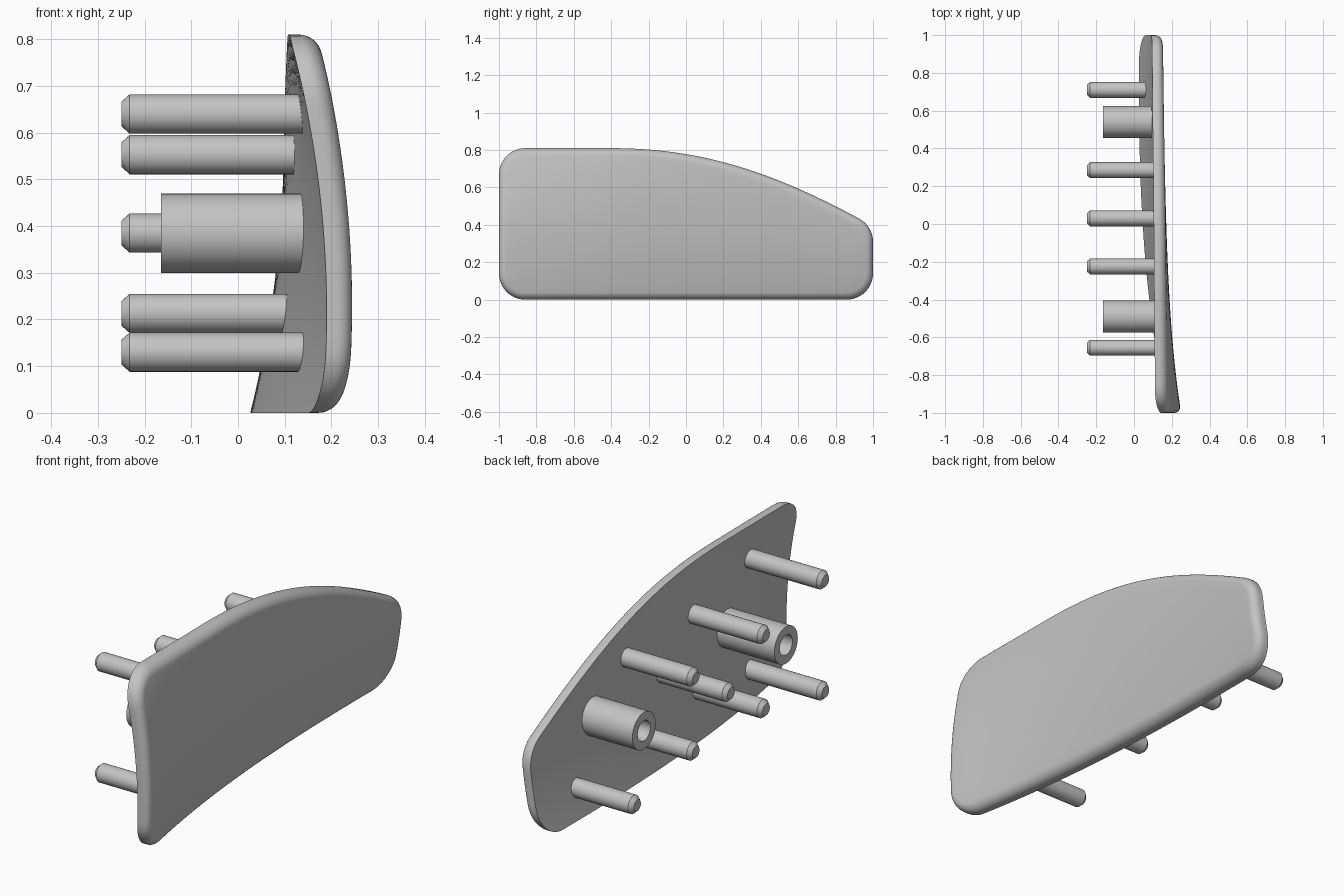
import bpy, bmesh, math
from mathutils import Vector
from mathutils.geometry import interpolate_bezier

if "Cube" in bpy.data.objects:
    bpy.data.objects.remove(bpy.data.objects["Cube"])

GREY = (0.55, 0.55, 0.55, 1)
grey = bpy.data.materials.new("plain grey")
grey.use_nodes = True
grey.diffuse_color = GREY
grey.node_tree.nodes["Principled BSDF"].inputs["Base Color"].default_value = GREY


def finish(name, bm):
    bmesh.ops.recalc_face_normals(bm, faces=bm.faces)
    mesh = bpy.data.meshes.new(name)
    bm.to_mesh(mesh)
    bm.free()
    mesh.materials.append(grey)
    ob = bpy.data.objects.new(name, mesh)
    bpy.context.collection.objects.link(ob)
    bpy.ops.object.select_all(action="DESELECT")
    ob.select_set(True)
    bpy.context.view_layer.objects.active = ob
    bpy.ops.object.shade_smooth_by_angle(angle=math.radians(35))
    return ob


def skin(bm, rings, closed_ends):
    """Bridge equal rings with quads; close_ends gives the two end poles (or None)."""
    rows = [[bm.verts.new(p) for p in ring] for ring in rings]
    n = len(rows[0])
    for a, b in zip(rows, rows[1:]):
        for i in range(n):
            j = (i + 1) % n
            bm.faces.new((a[i], a[j], b[j], b[i]))
    for row, pole in zip((rows[0], rows[-1]), closed_ends):
        if pole is not None:
            tip = bm.verts.new(pole)
            for i in range(n):
                bm.faces.new((row[i], row[(i + 1) % n], tip))


# Twisted back surface of the panel: x as a blend of bottom, middle and top curves
def back_x(y, z):
    u = z / 0.8
    bottom = 0.046 - 0.062 * y + 0.058 * y**2 - 0.014 * y**3
    middle = 0.104 - 0.043 * y + 0.035 * y**2
    top = 0.103 - 0.018 * y - 0.008 * y**2
    return (1 - u) * (1 - 2 * u) * bottom + 4 * u * (1 - u) * middle + u * (2 * u - 1) * top


# Panel outline in the y-z plane
def arc(y, z, start, end, r=0.14, steps=16):
    angles = [math.radians(start + (end - start) * i / steps) for i in range(steps + 1)]
    return [Vector((y + r * math.cos(a), z + r * math.sin(a))) for a in angles]


def resample(points, count):
    pts = points + points[:1]
    total = sum((b - a).length for a, b in zip(pts, pts[1:]))
    out, run, k = [], 0.0, 0
    for i in range(count):
        want = total * i / count
        while run + (pts[k + 1] - pts[k]).length < want:
            run += (pts[k + 1] - pts[k]).length
            k += 1
        seg = pts[k + 1] - pts[k]
        out.append(pts[k] + seg * ((want - run) / max(seg.length, 1e-9)))
    return out


shoulder = arc(0.86, 0.31, 0, 62)
crest = [Vector(p[:2]) for p in interpolate_bezier(
    shoulder[-1].to_3d(), Vector((0.476, 0.674, 0)), Vector((0.1, 0.81, 0)),
    Vector((-0.4, 0.81, 0)), 40)]
outline = resample(arc(-0.86, 0.14, 180, 270) + arc(0.86, 0.14, 270, 360)
                   + shoulder + crest[1:] + arc(-0.86, 0.67, 90, 180), 240)


def inset(points, d):
    n = len(points)
    out = []
    for i, p in enumerate(points):
        t = (points[(i + 1) % n] - points[i - 1]).normalized()
        out.append(p + d * Vector((-t.y, t.x)))
    return out


# Panel: flat-edged back, rounded outer rim
THICK, ROUND = 0.06, 0.038
centre = Vector((0, 0.38))
scales = [i / 14 for i in range(1, 14)]


def lift(points, depth):
    return [(back_x(p.x, p.y) + depth, p.x, p.y) for p in points]


def shrink(points, s):
    return [centre + (p - centre) * s for p in points]


rings = [lift(shrink(outline, s), 0) for s in scales] + [lift(outline, 0)]
for i in range(9):
    a = math.pi / 2 * i / 8
    rim = inset(outline, ROUND * (1 - math.cos(a)))
    rings.append(lift(rim, THICK - ROUND + ROUND * math.sin(a)))
rings += [lift(shrink(rim, s), THICK) for s in reversed(scales)]
bm = bmesh.new()
hub = lift([centre], 0)[0]
skin(bm, rings, (hub, (hub[0] + THICK, hub[1], hub[2])))
finish("curved_panel", bm)


# Pegs and sockets: profiles turned around an axis along x
def turned(name, y, z, profile, sides=32):
    rings = [[(x, y + r * math.cos(math.tau * i / sides), z + r * math.sin(math.tau * i / sides))
              for i in range(sides)] for x, r in profile]
    bm = bmesh.new()
    skin(bm, rings, ((profile[0][0], y, z), (profile[-1][0], y, z)))
    finish(name, bm)


pegs = [(-0.655, 0.64), (-0.655, 0.13), (-0.225, 0.553), (-0.225, 0.213),
        (0.03, 0.385), (0.285, 0.553), (0.285, 0.213), (0.71, 0.13)]
for i, (y, z) in enumerate(pegs):
    root = back_x(y, z) + 0.025
    turned(f"peg_{i + 1}", y, z, [(-0.25, 0.026), (-0.232, 0.042), (root, 0.042)])

for name, y in (("front_socket", -0.49), ("rear_socket", 0.54)):
    root = back_x(y, 0.385)
    turned(name, y, 0.385, [(root - 0.01, 0.046), (-0.165, 0.046),
                            (-0.165, 0.085), (root + 0.025, 0.085)])
